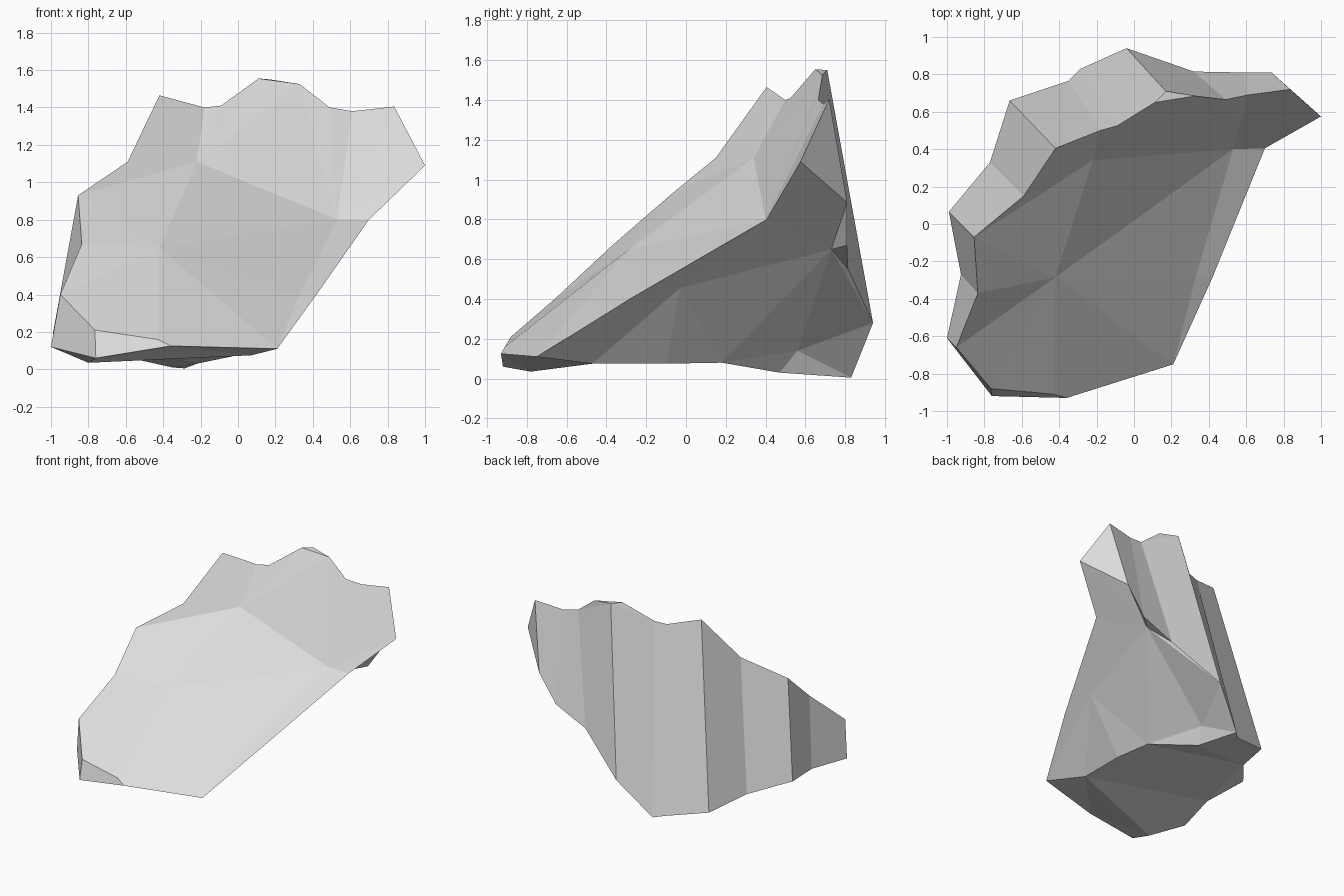
import bpy
import bmesh

cube = bpy.data.objects.get("Cube")
if cube:
    bpy.data.objects.remove(cube, do_unlink=True)

bm = bmesh.new()


def point(x, y, z):
    return bm.verts.new((x, y, z))


def points(*coords):
    return [point(*co) for co in coords]


def fan(centre, ring):
    """Triangles from one point to an open chain of points."""
    for a, b in zip(ring, ring[1:]):
        bm.faces.new((centre, a, b))


def strip(upper, lower):
    """Quads between two chains of equal length."""
    for i in range(len(upper) - 1):
        bm.faces.new((upper[i], upper[i + 1], lower[i + 1], lower[i]))


# Crest: upper end of each cleaved back column, front left round to back right
crest = points(
    (-.765, -.88, .21), (-.95, -.66, .4), (-.835, -.37, .67), (-.855, -.07, .93),
    (-.59, .15, 1.11), (-.42, .405, 1.465), (-.18, .5, 1.4), (-.09, .525, 1.41),
    (.17, .71, 1.55), (.49, .665, 1.4), (.61, .69, 1.38), (.835, .72, 1.405))
(front_left, left_low, left_notch, left_peak, shoulder, peak,
 dip_a, dip_b, summit_back, saddle, saddle_end, right_peak) = crest

# Foot: lower end of the same columns
foot = points(
    (-.76, -.92, .06), (-1, -.61, .12), (-.925, -.27, .145), (-.99, .065, .19),
    (-.77, .33, .13), (-.665, .66, .08), (-.35, .765, .01), (-.285, .83, .005),
    (-.04, .94, .28), (.32, .815, .55), (.585, .81, .67), (.735, .81, .885))
foot_back, foot_saddle, foot_mid, foot_right = foot[-4:]

# Right edge of the big slope, and the front lip
tip, edge_high, edge_low, corner = points(
    (1, .575, 1.09), (.7, .405, .8), (.42, -.285, .4), (.21, -.75, .11))
lip_top, lip, chin = points((-.43, -.91, .16), (-.36, -.93, .125), (-.8, -.78, .035))

# Summit, slope, side and base points
summit, summit_right = points((.11, .65, 1.555), (.33, .685, 1.525))
slope_low, slope_high, slope_right, slope_foot = points(
    (-.42, -.285, .65), (-.22, .34, 1.11), (.53, .4, .8), (.33, -.285, .4))
side_high, side_front, side_back = points(
    (.49, .73, .65), (.39, -.03, .455), (-.18, .56, .14))
base = points((-.22, .47, .03), (.02, .18, .08), (.07, -.1, .075), (.07, -.47, .075))

# Cleaved back and left side
strip(crest, foot)
bm.faces.new((foot[0], foot[1], chin))
bm.faces.new((right_peak, tip, foot_right))
bm.faces.new((front_left, lip_top, lip, foot[0]))

# Big front slope
fan(slope_low, [slope_foot, corner, lip, lip_top, front_left, left_low, left_notch,
                left_peak, slope_high, slope_right, slope_foot])
fan(slope_high, [left_peak, shoulder, peak, dip_a, dip_b, summit,
                 summit_right, slope_right])
fan(slope_right, [summit_right, saddle, saddle_end, right_peak, tip, edge_high])
strip([slope_right, slope_foot], [edge_high, edge_low])
bm.faces.new((slope_foot, edge_low, corner))

# Summit cap
fan(summit_back, [dip_b, summit, summit_right, saddle])

# Right side
fan(side_high, [tip, foot_right, foot_mid, foot_saddle, foot_back, side_back,
                base[1], side_front, edge_high, tip])
fan(side_back, [foot_back, foot[7], base[0], base[1]])
fan(side_front, [edge_high, edge_low, corner, base[3], base[2], base[1]])

# Underside
under = bm.faces.new([corner] + base[::-1] + foot[7:0:-1] + [chin, foot[0], lip])
bmesh.ops.triangulate(bm, faces=[under])
bmesh.ops.recalc_face_normals(bm, faces=bm.faces[:])

mesh = bpy.data.meshes.new("rock")
bm.to_mesh(mesh)
bm.free()
rock = bpy.data.objects.new("rock", mesh)
bpy.context.scene.collection.objects.link(rock)

# Stone colour
stone = bpy.data.materials.new("light grey stone")
stone.use_nodes = True
grey = (.72, .72, .72, 1)
stone.diffuse_color = grey
for node in stone.node_tree.nodes:
    if node.type == "BSDF_PRINCIPLED":
        node.inputs["Base Color"].default_value = grey
        node.inputs["Roughness"].default_value = .9
mesh.materials.append(stone)
